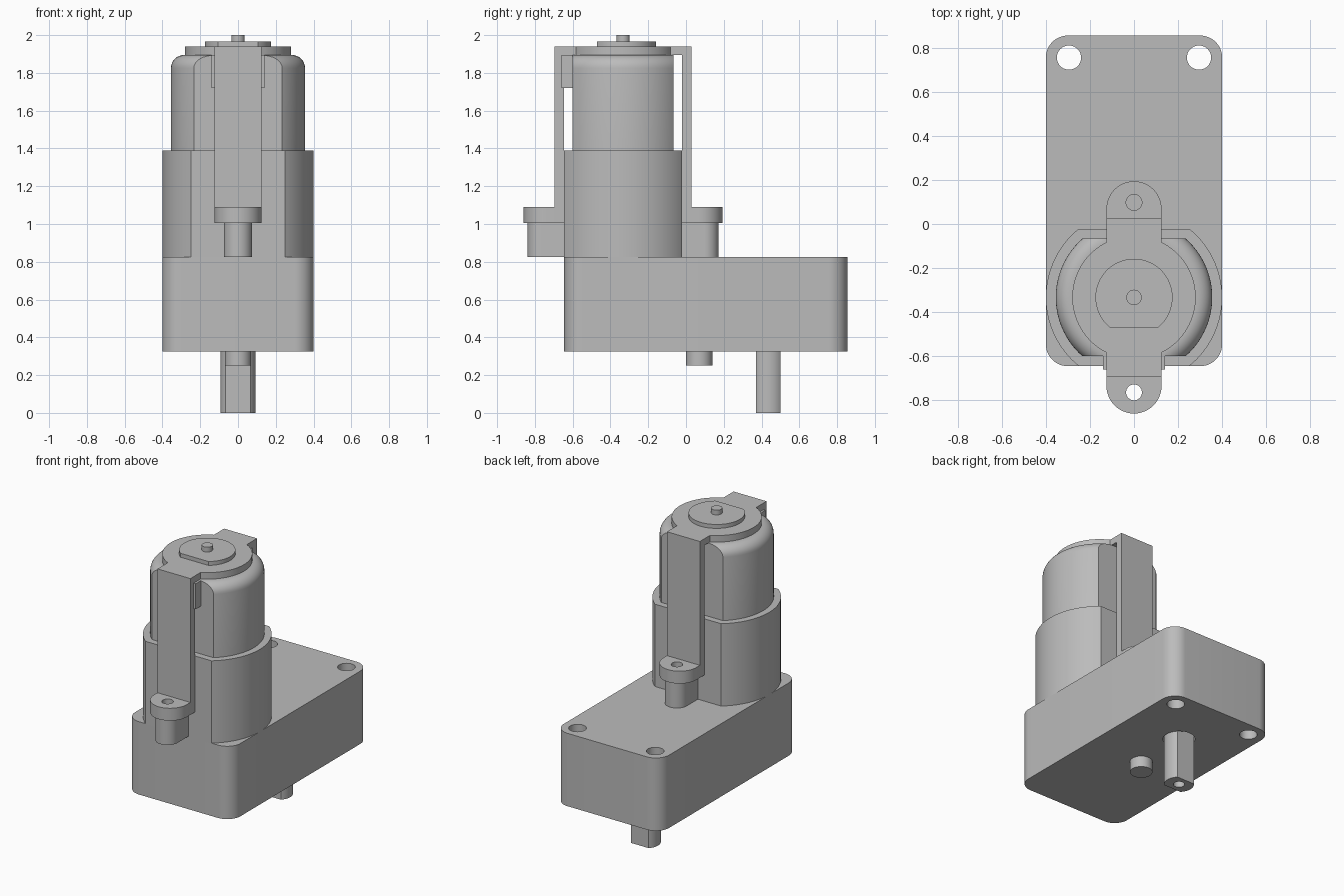
import bpy, bmesh, math
from mathutils import Vector, Matrix

if "Cube" in bpy.data.objects:
    bpy.data.objects.remove(bpy.data.objects["Cube"])

grey = bpy.data.materials.new("plain grey")
grey.use_nodes = True
grey.diffuse_color = (0.5, 0.5, 0.5, 1)
grey.node_tree.nodes["Principled BSDF"].inputs["Base Color"].default_value = (0.5, 0.5, 0.5, 1)

MOTOR_Y = -0.333   # motor axis
SHAFT_Y = 0.435    # output shaft axis


def finish(bm, name):
    bmesh.ops.recalc_face_normals(bm, faces=bm.faces)
    mesh = bpy.data.meshes.new(name)
    bm.to_mesh(mesh)
    bm.free()
    mesh.materials.append(grey)
    obj = bpy.data.objects.new(name, mesh)
    bpy.context.collection.objects.link(obj)
    return obj


def slice_y(bm, y, side):
    """Remove everything beyond y in the direction side and close the cut."""
    geom = bm.verts[:] + bm.edges[:] + bm.faces[:]
    cut = bmesh.ops.bisect_plane(bm, geom=geom, plane_co=(0, y, 0),
                                 plane_no=(0, side, 0), clear_outer=True)
    edges = [e for e in cut["geom_cut"] if isinstance(e, bmesh.types.BMEdge)]
    bmesh.ops.contextual_create(bm, geom=edges)


def prism(name, points, vec):
    bm = bmesh.new()
    face = bm.faces.new([bm.verts.new(p) for p in points])
    ext = bmesh.ops.extrude_face_region(bm, geom=[face])
    bmesh.ops.translate(bm, vec=vec, verts=[v for v in ext["geom"] if isinstance(v, bmesh.types.BMVert)])
    return finish(bm, name)


def cylinder(name, x, y, r, z0, z1, low=None, high=None, segments=64):
    """Upright cylinder, optionally with flats at y = low and y = high."""
    bm = bmesh.new()
    bmesh.ops.create_cone(bm, cap_ends=True, segments=segments, radius1=r, radius2=r,
                          depth=z1 - z0, matrix=Matrix.Translation((x, y, (z0 + z1) / 2)))
    if low is not None:
        slice_y(bm, low, -1)
    if high is not None:
        slice_y(bm, high, 1)
    return finish(bm, name)


def box(name, x, y0, y1, z0, z1):
    return prism(name, [(-x, y0, z0), (x, y0, z0), (x, y1, z0), (-x, y1, z0)], (0, 0, z1 - z0))


def lug(name, r, wall, centre, z0, z1):
    """Half-round tab growing from a wall to a rounded end."""
    s = 1 if centre > wall else -1
    pts = [(r * math.cos(a), centre + s * r * math.sin(a), z0)
           for a in [math.pi * i / 24 for i in range(25)]]
    return prism(name, pts + [(-r, wall, z0), (r, wall, z0)], (0, 0, z1 - z0))


def combine(obj, other, operation):
    mod = obj.modifiers.new(operation.lower(), "BOOLEAN")
    mod.operation, mod.object, mod.solver = operation, other, "EXACT"
    other.hide_render = True
    bpy.context.view_layer.objects.active = obj
    bpy.ops.object.modifier_apply(modifier=mod.name)
    bpy.data.objects.remove(other)


def drill(obj, x, y, r, z0, z1):
    combine(obj, cylinder("drill", x, y, r, z0, z1, segments=40), "DIFFERENCE")


parts = []

# Gearbox: rounded block with two mounting holes and a shaft recess
outline = []
for k, (sx, sy) in enumerate([(1, 1), (-1, 1), (-1, -1), (1, -1)]):
    for i in range(13):
        a = math.pi / 2 * (k + i / 12)
        outline.append((sx * 0.3 + 0.1 * math.cos(a), 0.105 + sy * 0.65 + 0.1 * math.sin(a), 0.325))
gearbox = prism("gearbox", outline, (0, 0, 0.5))
for x in (-0.295, 0.295):
    drill(gearbox, x, 0.755, 0.055, 0.2, 0.95)
drill(gearbox, 0, SHAFT_Y, 0.1, 0.2, 0.36)
parts.append(gearbox)

# Output shaft with two flats and a screw hole, and the locating peg
shaft = cylinder("output_shaft", 0, SHAFT_Y, 0.093, 0, 0.37, SHAFT_Y - 0.065, SHAFT_Y + 0.065)
drill(shaft, 0, SHAFT_Y, 0.035, -0.1, 0.25)
parts.append(shaft)
parts.append(cylinder("locating_peg", 0, 0.07, 0.07, 0.25, 0.33))

# Motor sleeve
parts.append(cylinder("motor_sleeve", 0, MOTOR_Y, 0.4, 0.82, 1.39, -0.645, -0.022, 96))

# Motor can: lathed profile with a rounded shoulder, then two flats
profile = [(0, 1.3), (0.355, 1.3)]
for i in range(9):
    a = math.pi / 2 * i / 8
    profile.append((0.285 + 0.07 * math.cos(a), 1.825 + 0.07 * math.sin(a)))
profile.append((0, 1.895))
bm = bmesh.new()
verts = [bm.verts.new((r, MOTOR_Y, z)) for r, z in profile]
edges = [bm.edges.new(pair) for pair in zip(verts, verts[1:])]
bmesh.ops.spin(bm, geom=verts + edges, cent=(0, MOTOR_Y, 0), axis=(0, 0, 1),
               angle=math.tau, steps=96)
bmesh.ops.remove_doubles(bm, verts=bm.verts, dist=0.0001)
slice_y(bm, -0.6, -1)
slice_y(bm, -0.066, 1)
parts.append(finish(bm, "motor_can"))

# Retaining strap: bent band, round top plate and two drilled feet
a, b, c, d = -0.695, -0.645, -0.022, 0.028
band = [(a, 1.005), (b, 1.005), (b, 1.895), (c, 1.895), (c, 1.005), (d, 1.005), (d, 1.94), (a, 1.94)]
strap = prism("retaining_strap", [(-0.125, y, z) for y, z in band], (0.25, 0, 0))
combine(strap, cylinder("top_plate", 0, MOTOR_Y, 0.28, 1.895, 1.94, segments=96), "UNION")
for side, wall in ((-1, b), (1, c)):
    hole_y = MOTOR_Y + side * 0.431
    combine(strap, lug("foot", 0.125, wall, MOTOR_Y + side * 0.402, 1.005, 1.09), "UNION")
    drill(strap, 0, hole_y, 0.036, 0.9, 1.2)
    # Screw post under the foot
    post = lug("front_post" if side < 0 else "back_post", 0.075, wall, hole_y, 0.825, 1.005)
    drill(post, 0, hole_y, 0.036, 0.7, 1.1)
    parts.append(post)
parts.append(strap)

# Terminal block behind the front of the strap
parts.append(box("terminal_block", 0.14, -0.66, -0.6, 1.72, 1.895))

# Bearing boss with one flat, and the motor spindle tip
parts.append(cylinder("bearing_boss", 0, MOTOR_Y, 0.175, 1.94, 1.967, low=-0.472))
parts.append(cylinder("spindle_tip", 0, MOTOR_Y, 0.035, 1.96, 2.0, segments=32))

# Smooth the curved walls, keep the edges sharp
bpy.ops.object.select_all(action="DESELECT")
for obj in parts:
    obj.select_set(True)
bpy.context.view_layer.objects.active = gearbox
bpy.ops.object.shade_smooth_by_angle(angle=math.radians(30))
